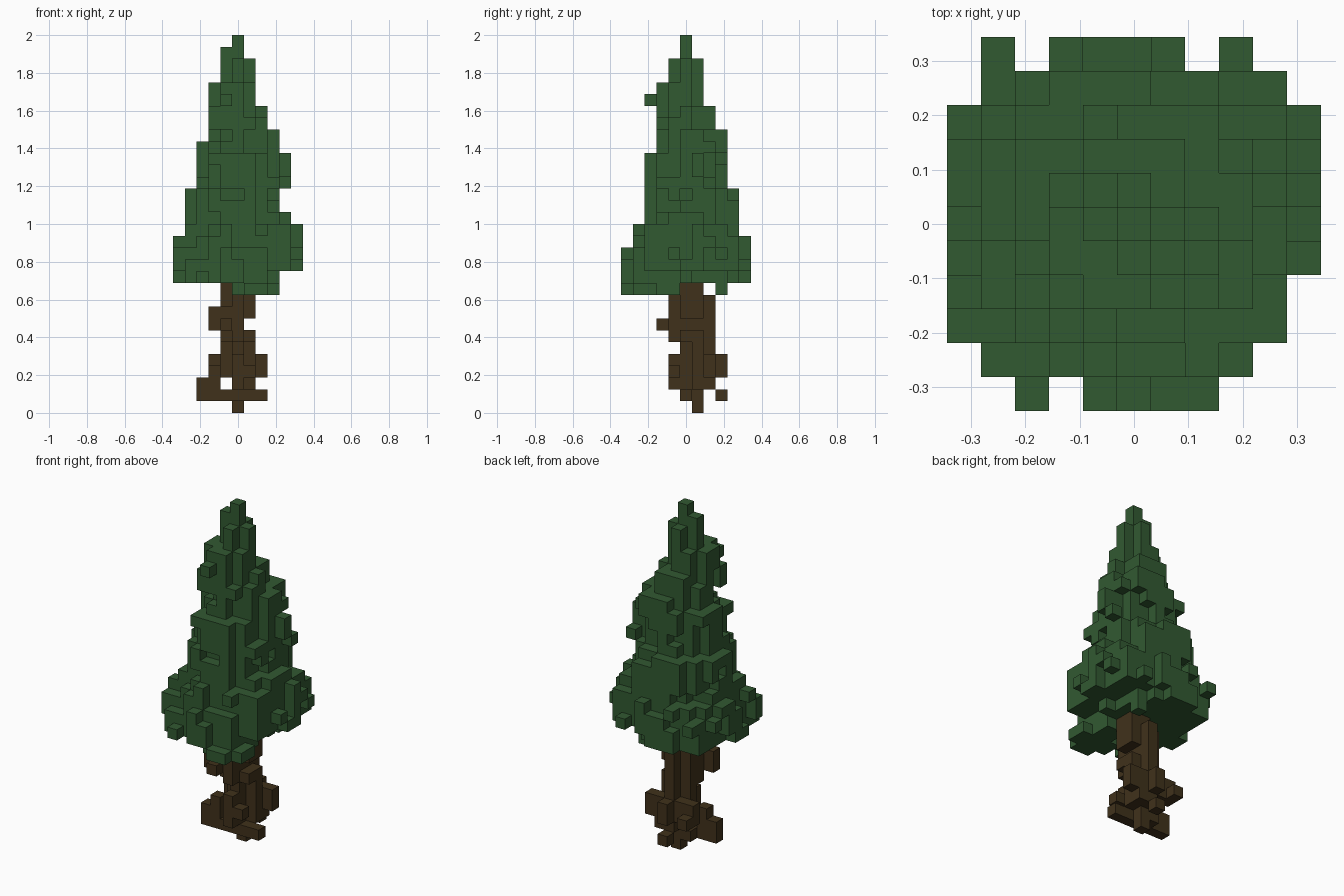
import bpy
import bmesh
from mathutils import Vector, noise

cube = bpy.data.objects.get("Cube")
if cube:
    bpy.data.objects.remove(cube, do_unlink=True)

CELL = 0.0625
SIDES = [Vector(d) for d in ((1, 0, 0), (-1, 0, 0), (0, 1, 0),
                             (0, -1, 0), (0, 0, 1), (0, 0, -1))]


def make_material(name, color):
    mat = bpy.data.materials.new(name)
    mat.use_nodes = True
    mat.diffuse_color = color
    mat.node_tree.nodes["Principled BSDF"].inputs["Base Color"].default_value = color
    return mat


def layer_cells(level, x_lo, x_hi, y_lo, y_hi, roughness):
    """Blocks of one ragged round layer that reaches all edges of its span."""
    cx, cy = (x_lo + x_hi) / 2, (y_lo + y_hi) / 2
    hx, hy = (x_hi - x_lo) / 2, (y_hi - y_lo) / 2
    rx, ry = hx * 1.02 + 0.22, hy * 1.02 + 0.22
    # The longest branches wander sideways from layer to layer
    drift = noise.noise(Vector((0.3, 0.7, level * 0.43)))
    arm_x, arm_y = int(cx + drift * hx), int(cy - drift * hy)
    cells = set()
    for x in range(x_lo, x_hi + 1):
        for y in range(y_lo, y_hi + 1):
            dx, dy = (x - cx) / rx, (y - cy) / ry
            wobble = noise.noise(Vector((x * 0.67, y * 0.67, level * 0.41)))
            inside = dx * dx + dy * dy <= 1 + roughness * wobble
            if inside or x == arm_x or y == arm_y:
                cells.add((x, y, level))
    return cells


def stack(bottom, spans, roughness, twigs):
    """Pile up layers from the bottom level and add stray columns of blocks."""
    cells = {(x, y, z) for x, y, low, high in twigs for z in range(low, high + 1)}
    for i, span in enumerate(spans):
        cells |= layer_cells(bottom + i, *span, roughness)
    return cells


def build_blocks(name, cells, solid, material):
    """Mesh only the block faces that are exposed to the air."""
    bm = bmesh.new()
    corners = {}

    def corner(p):
        key = tuple(round(c * 2) for c in p)
        if key not in corners:
            corners[key] = bm.verts.new((p.x * CELL, p.y * CELL, (p.z + 0.5) * CELL))
        return corners[key]

    for cell in sorted(cells):
        centre = Vector(cell)
        for n in SIDES:
            if tuple(int(c) for c in centre + n) in solid:
                continue
            u = Vector((n.y, n.z, n.x))
            v = n.cross(u)
            bm.faces.new([corner(centre + (n + u * a + v * b) / 2)
                          for a, b in ((-1, -1), (1, -1), (1, 1), (-1, 1))])
    mesh = bpy.data.meshes.new(name)
    bm.to_mesh(mesh)
    bm.free()
    mesh.materials.append(material)
    obj = bpy.data.objects.new(name, mesh)
    bpy.context.collection.objects.link(obj)
    return obj


# Trunk: thin core with separate roots and knots (x, y, lowest, highest level)
trunk_spans = [
    (0, 0, 1, 1), (-1, 1, 0, 1), (0, 1, 0, 2), (-1, 1, 0, 2), (-1, 1, 0, 2),
    (-1, 1, 0, 2), (-1, 1, 0, 2), (-1, 0, 0, 2), (-1, 1, 0, 2), (-1, 1, 0, 2),
    (-1, 1, 0, 1),
]
trunk_twigs = [(-3, 0, 1, 2), (-2, 0, 1, 3), (0, 3, 1, 1), (2, 0, 1, 1), (2, 2, 3, 4),
               (1, 2, 3, 4), (0, 3, 3, 4), (-1, 2, 3, 4), (-2, 2, 3, 4), (-2, 3, 3, 3),
               (0, -1, 2, 4), (1, -1, 3, 3),
               (0, -1, 6, 9), (-1, -1, 7, 8), (-1, -2, 7, 7), (-2, -1, 7, 8)]
trunk = stack(0, trunk_spans, 0.5, trunk_twigs)

# Foliage: wide skirt narrowing to a one-block tip
foliage_spans = [
    (0, 3, -5, -1), (-5, 3, -5, 5), (-5, 5, -5, 5), (-5, 5, -5, 5), (-5, 5, -4, 5),
    (-4, 5, -4, 4), (-4, 4, -3, 4), (-4, 3, -3, 4), (-4, 3, -3, 4), (-3, 3, -3, 3),
    (-3, 3, -3, 3), (-3, 3, -3, 3), (-3, 3, -2, 3), (-2, 3, -2, 3), (-2, 2, -2, 2),
    (-2, 2, -2, 2), (-2, 1, -2, 1), (-2, 1, -2, 1), (-1, 1, -1, 1), (-1, 1, -1, 1),
    (-1, 0, 0, 0), (0, 0, 0, 0),
]
foliage_twigs = [(-1, -3, 26, 26), (-2, -2, 24, 25), (2, 3, 22, 23), (4, 2, 19, 19),
                 (4, 1, 20, 21), (-4, 5, 13, 13), (-4, 4, 12, 13), (3, 5, 12, 12),
                 (-5, -3, 12, 13), (-5, 3, 13, 13), (5, 3, 13, 13), (4, 4, 12, 13),
                 (-4, -4, 11, 12), (2, 3, 10, 10)]
foliage = stack(10, foliage_spans, 0.45, foliage_twigs)
trunk -= foliage

solid = trunk | foliage
build_blocks("trunk", trunk, solid, make_material("bark brown", (0.051, 0.031, 0.011, 1)))
build_blocks("foliage", foliage, solid, make_material("needle green", (0.031, 0.1, 0.031, 1)))
